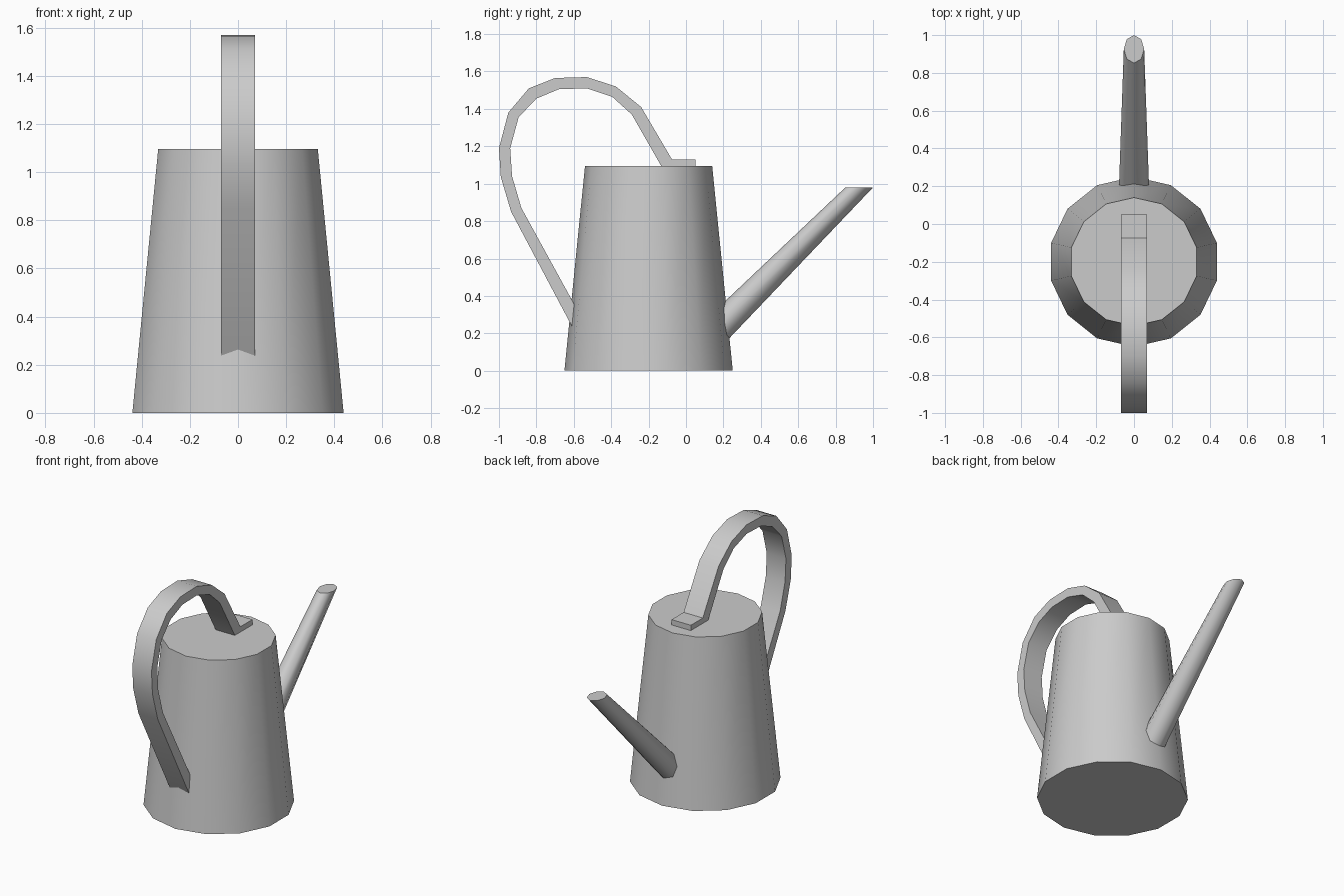
import bpy
import bmesh
from math import sin, cos, pi, radians

cube = bpy.data.objects.get("Cube")
if cube:
    bpy.data.objects.remove(cube, do_unlink=True)

# Single painted metal finish
metal = bpy.data.materials.new("grey_metal")
metal.use_nodes = True
grey = (0.6, 0.6, 0.6, 1)
metal.diffuse_color = grey
metal.node_tree.nodes["Principled BSDF"].inputs["Base Color"].default_value = grey


def loft(name, rings, is_flat=None):
    """Bridge matching rings, cap both ends and shade the skin smooth."""
    bm = bmesh.new()
    loops = [[bm.verts.new(p) for p in ring] for ring in rings]
    count = len(loops[0])
    for low, high in zip(loops, loops[1:]):
        for i in range(count):
            j = (i + 1) % count
            bm.faces.new((low[i], low[j], high[j], high[i])).smooth = True
    for end in (loops[0], loops[-1]):
        bm.faces.new(end).smooth = False
    bmesh.ops.recalc_face_normals(bm, faces=bm.faces[:])
    for face in bm.faces:
        if is_flat and is_flat(face):
            face.smooth = False
    # Crisp edges around flat faces and at hard bends
    for edge in bm.edges:
        flat = any(not f.smooth for f in edge.link_faces)
        edge.smooth = not (flat or edge.calc_face_angle(0) > radians(50))
    mesh = bpy.data.meshes.new(name)
    bm.to_mesh(mesh)
    bm.free()
    mesh.materials.append(metal)
    obj = bpy.data.objects.new(name, mesh)
    bpy.context.collection.objects.link(obj)
    return obj


def ring(sides, centre, across, along, rise=0.0):
    """Ellipse around a centre in the x = 0 plane, tilted by rise."""
    _, y, z = centre
    angles = [2 * pi * i / sides + pi / 2 for i in range(sides)]
    return [(across * cos(a), y + along * sin(a), z + rise * sin(a))
            for a in angles]


# Tapered can with a closed top
loft("can_body", [ring(14, (0, -0.2, 0), 0.45, 0.45),
                  ring(14, (0, -0.2, 1.095), 0.34, 0.34)])

# Slanted spout, square to its axis in the can and cut level at the tip
loft("spout", [ring(8, (0, 0.155, 0.21), 0.081, 0.057, -0.057),
               ring(8, (0, 0.926, 0.98), 0.054, 0.074)])

# Flat strap handle: outer and inner (y, z) outline from the lid to the wall
outer = [(0.05, 1.13), (-0.075, 1.13), (-0.24, 1.41), (-0.375, 1.52),
         (-0.53, 1.57), (-0.7, 1.565), (-0.84, 1.51), (-0.95, 1.38),
         (-1, 1.19), (-0.99, 1.035), (-0.935, 0.85), (-0.59, 0.2)]
inner = [(0.05, 1.09), (-0.13, 1.09), (-0.29, 1.37), (-0.395, 1.465),
         (-0.53, 1.51), (-0.68, 1.505), (-0.8, 1.455), (-0.895, 1.355),
         (-0.94, 1.19), (-0.93, 1.04), (-0.88, 0.87), (-0.57, 0.305)]
half = 0.07
straps = [[(-half, *o), (half, *o), (half, *i), (-half, *i)]
          for o, i in zip(outer, inner)]
loft("handle", straps, lambda f: abs(f.normal.x) > 0.9)
